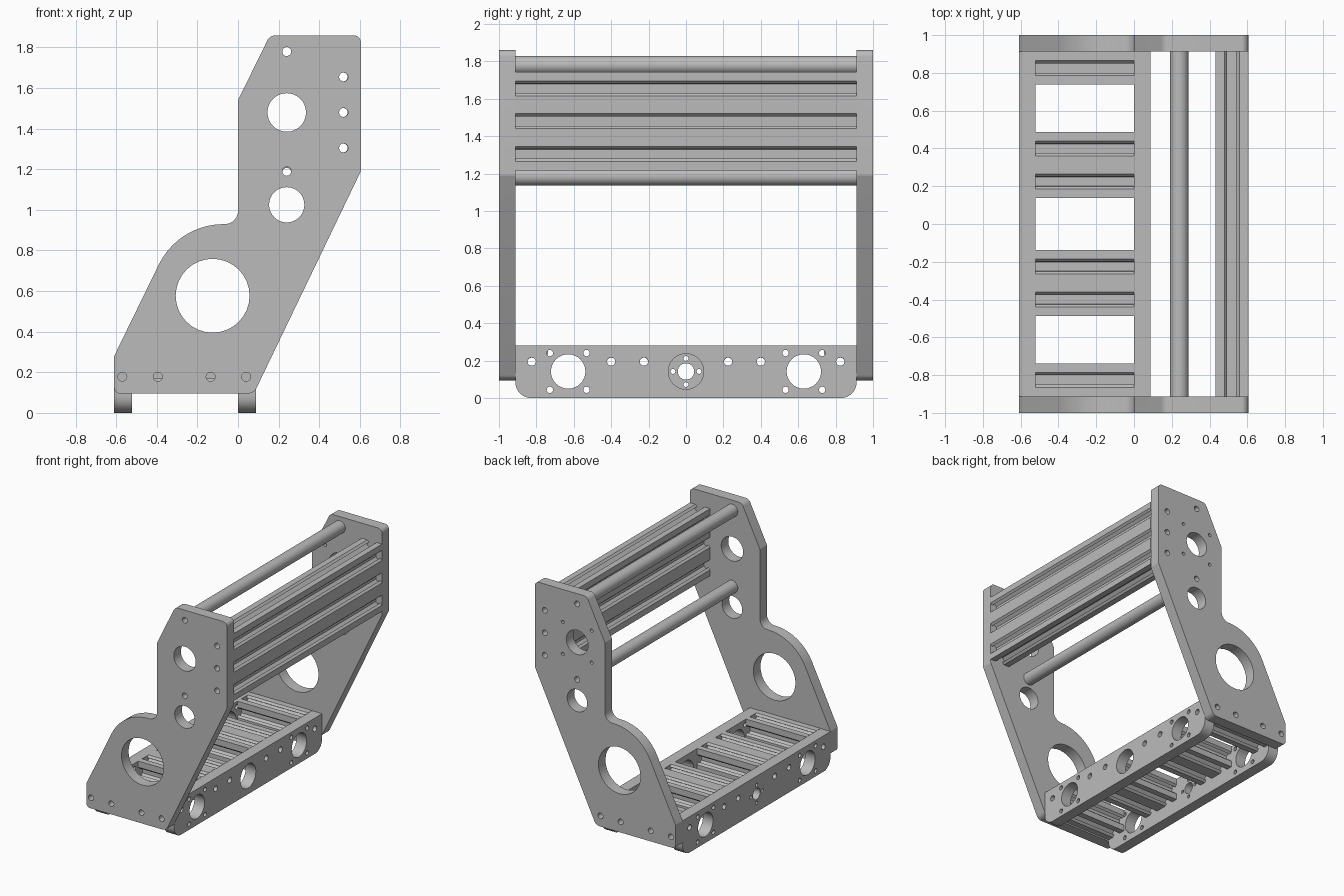
import bpy, bmesh
from math import radians, sin, cos, pi
from mathutils import Vector

cube = bpy.data.objects.get("Cube")
if cube:
    bpy.data.objects.remove(cube, do_unlink=True)

grey = bpy.data.materials.new("machined_grey")
grey.use_nodes = True
grey.diffuse_color = (0.5, 0.5, 0.5, 1)
grey.node_tree.nodes["Principled BSDF"].inputs["Base Color"].default_value = (0.5, 0.5, 0.5, 1)

T = 0.0875            # plate thickness
INNER = 1 - T         # inside face of the side plates
BOLT = 0.022
ALONG_Y = (radians(90), 0, 0)              # profile drawn in x, z
ALONG_X = (radians(90), 0, radians(90))    # profile drawn in y, z


def circle(x, y, r, n=32):
    return [(x + r * cos(2 * pi * i / n), y + r * sin(2 * pi * i / n)) for i in range(n)]


def rounded(corners, steps=10):
    """Polygon from (x, y, fillet radius) corners."""
    pts = []
    for i, (x, y, r) in enumerate(corners):
        p = Vector((x, y))
        if r == 0:
            pts.append((x, y))
            continue
        a = (Vector(corners[i - 1][:2]) - p).normalized()
        b = (Vector(corners[(i + 1) % len(corners)][:2]) - p).normalized()
        half = a.angle(b) / 2
        centre = p + (a + b).normalized() * (r / sin(half))
        start = p + a * (r / (sin(half) / cos(half))) - centre
        end = p + b * (r / (sin(half) / cos(half))) - centre
        sweep = start.angle(end)
        for k in range(steps + 1):
            t = k / steps
            v = (start * sin((1 - t) * sweep) + end * sin(t * sweep)) / sin(sweep)
            pts.append(tuple(centre + v))
    return pts


def extrude(name, loops, depth, location, rotation):
    """Solid from an outline and its holes, centred on location."""
    curve = bpy.data.curves.new(name, 'CURVE')
    curve.dimensions = '2D'
    curve.fill_mode = 'BOTH'
    curve.extrude = depth / 2
    for loop in loops:
        spline = curve.splines.new('POLY')
        spline.points.add(len(loop) - 1)
        for point, (x, y) in zip(spline.points, loop):
            point.co = (x, y, 0, 1)
        spline.use_cyclic_u = True
    temp = bpy.data.objects.new(name + "_curve", curve)
    bpy.context.collection.objects.link(temp)
    mesh = bpy.data.meshes.new_from_object(temp.evaluated_get(bpy.context.evaluated_depsgraph_get()))
    bpy.data.objects.remove(temp, do_unlink=True)
    bpy.data.curves.remove(curve)

    bm = bmesh.new()
    bm.from_mesh(mesh)
    bmesh.ops.remove_doubles(bm, verts=bm.verts, dist=0.0001)
    bmesh.ops.recalc_face_normals(bm, faces=bm.faces)
    bm.to_mesh(mesh)
    bm.free()
    mesh.name = name
    mesh.materials.clear()
    mesh.materials.append(grey)
    obj = bpy.data.objects.new(name, mesh)
    bpy.context.collection.objects.link(obj)
    obj.location = location
    obj.rotation_euler = rotation
    bpy.ops.object.select_all(action='DESELECT')
    obj.select_set(True)
    bpy.context.view_layer.objects.active = obj
    bpy.ops.object.shade_smooth_by_angle(angle=radians(30))
    return obj


def slot_profile():
    """Square section with a V-shaped slot in each side and a central bore."""
    u = T / 10
    half = [(10, -10), (10, -4.58), (8.2, -2.9), (8.2, -5.5), (6.6, -5.5), (3.9, -2.8)]
    side = half + [(x, -y) for x, y in reversed(half[1:])]
    pts = []
    for _ in range(4):
        pts += [(x * u, y * u) for x, y in side]
        side = [(-y, x) for x, y in side]
    return [pts, circle(0, 0, BOLT)]


# Side plates
plate = [rounded([(-0.61, 0.095, 0.03), (0.078, 0.095, 0.05), (0.605, 1.19, 0.02),
                  (0.605, 1.86, 0.035), (0.157, 1.86, 0.045), (0, 1.54, 0.02),
                  (0, 0.93, 0.065), (-0.293, 0.93, 0.355), (-0.61, 0.28, 0.02)])]
plate += [circle(-0.125, 0.577, 0.182), circle(0.24, 1.48, 0.095), circle(0.24, 1.025, 0.087)]
plate += [circle(x, 0.178, BOLT) for x in (-0.57, -0.395, -0.135, 0.04)]
plate += [circle(0.52, z, BOLT) for z in (1.305, 1.48, 1.655)]
plate += [circle(0.24, z, BOLT) for z in (1.19, 1.78)]
motor_holes = [circle(0.24 + dx, 1.48 + dz, 0.013, 16)
               for dx in (-0.125, 0.125) for dz in (-0.125, 0.125)]
extrude("front_side_plate", plate, T, (0, -1 + T / 2, 0), ALONG_Y)
extrude("back_side_plate", plate + motor_holes, T, (0, 1 - T / 2, 0), ALONG_Y)

# Base beams
rail_ys = [s * y for s in (-1, 1) for y in (0.225, 0.4, 0.825)]
beam = [rounded([(-INNER, 0, 0.085), (INNER, 0, 0.085), (INNER, 0.28, 0), (-INNER, 0.28, 0)])]
beam += [circle(y, 0.195, BOLT) for y in rail_ys]
for s in (-1, 1):
    beam.append(circle(s * 0.63, 0.142, 0.092))
    beam += [circle(s * 0.63 + dy, 0.142 + dz, 0.017, 16)
             for dy in (-0.098, 0.098) for dz in (-0.098, 0.098)]
hub = [circle(0, 0.142, 0.044)]
hub += [circle(dy, 0.142 + dz, 0.013, 16) for dy, dz in ((0.07, 0), (-0.07, 0), (0, 0.07), (0, -0.07))]
extrude("right_base_beam", beam + hub, T, (-0.61 + T / 2, 0, 0), ALONG_X)
extrude("left_base_beam", beam + [circle(0, 0.142, 0.095)], T, (T / 2, 0, 0), ALONG_X)

# Slotted rails across the base
for i, y in enumerate(sorted(rail_ys)):
    extrude(f"base_rail_{i + 1}", slot_profile(), 0.61 - T, (-0.61 / 2 + T / 2, y, 0.194), ALONG_X)

# Slotted rails stacked on the upright
for i, z in enumerate((1.305, 1.48, 1.655)):
    extrude(f"upper_rail_{i + 1}", slot_profile(), 2 * INNER, (0.518, 0, z), ALONG_Y)

# Tubular spacer rods
for name, z in (("lower_rod", 1.185), ("upper_rod", 1.78)):
    extrude(name, [circle(0, 0, 0.049), circle(0, 0, BOLT)], 2 * INNER, (0.24, 0, z), ALONG_Y)
